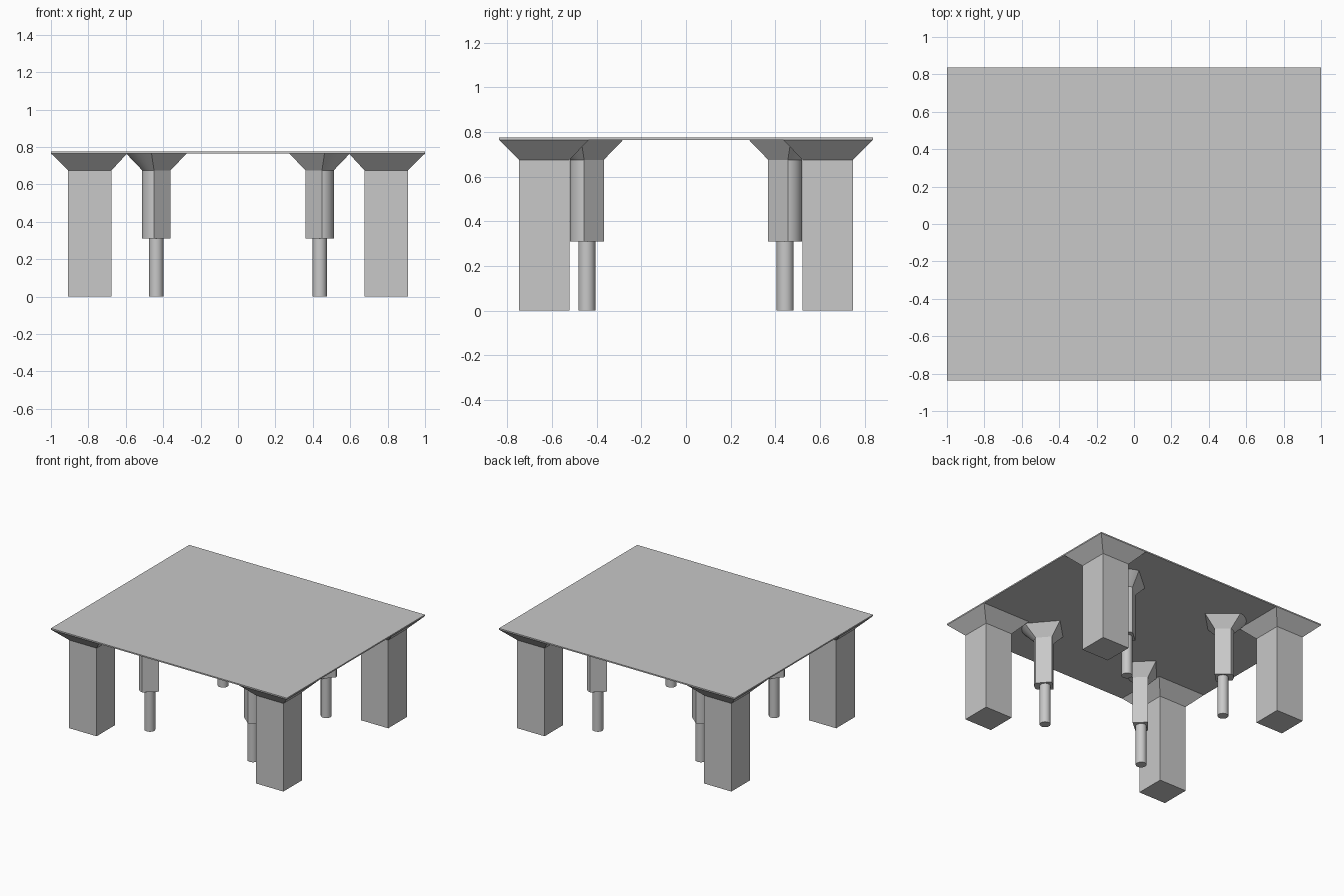
import bpy, bmesh
from math import cos, sin, radians

cube = bpy.data.objects.get("Cube")
if cube:
    bpy.data.objects.remove(cube, do_unlink=True)

grey = bpy.data.materials.new("plain_grey")
grey.use_nodes = True
colour = (0.58, 0.58, 0.58, 1)
grey.diffuse_color = colour
grey.node_tree.nodes["Principled BSDF"].inputs["Base Color"].default_value = colour

TOP, SLAB, NECK, STEP = 0.775, 0.765, 0.675, 0.31


def loft(name, sections, smooth=False):
    """Join rings of (outline, z) into one closed solid."""
    bm = bmesh.new()
    rings = [[bm.verts.new((x, y, z)) for x, y in outline] for outline, z in sections]
    for low, high in zip(rings, rings[1:]):
        for i in range(len(low)):
            j = (i + 1) % len(low)
            bm.faces.new((low[i], low[j], high[j], high[i]))
    bm.faces.new(rings[0])
    bm.faces.new(rings[-1])
    bmesh.ops.recalc_face_normals(bm, faces=bm.faces)
    mesh = bpy.data.meshes.new(name)
    bm.to_mesh(mesh)
    bm.free()
    mesh.materials.append(grey)
    obj = bpy.data.objects.new(name, mesh)
    bpy.context.collection.objects.link(obj)
    if smooth:
        bpy.ops.object.select_all(action="DESELECT")
        obj.select_set(True)
        bpy.context.view_layer.objects.active = obj
        bpy.ops.object.shade_smooth_by_angle(angle=radians(30))
    return obj


def rect(x0, x1, y0, y1, sx=1, sy=1):
    return [(sx * x, sy * y) for x, y in ((x0, y0), (x1, y0), (x1, y1), (x0, y1))]


def ring(angles, radius, sx, sy, cx=0.437, cy=0.444):
    return [(sx * (cx + radius * cos(radians(a))), sy * (cy + radius * sin(radians(a))))
            for a in angles]


# Thin roof slab
slab = rect(-1, 1, -0.837, 0.837)
loft("top_slab", [(slab, SLAB), (slab, TOP)])

# Post outline: rounded outer corner, flat sides elsewhere
post_angles = [9 + 9 * i for i in range(9)] + [180, 270]
rod_angles = range(0, 360, 15)

for sx, side in ((1, "left"), (-1, "right")):
    for sy, end in ((-1, "front"), (1, "back")):
        tag = f"{end}_{side}"
        # Square corner leg with flared head
        leg = rect(0.676, 0.908, 0.522, 0.747, sx, sy)
        head = rect(0.593, 1.0, 0.434, 0.837, sx, sy)
        loft(f"corner_leg_{tag}", [(leg, 0), (leg, NECK), (head, SLAB)])
        # Inner post with flared head
        post = ring(post_angles, 0.076, sx, sy)
        flare = ring(post_angles, 0.163, sx, sy)
        loft(f"inner_post_{tag}", [(post, STEP), (post, NECK), (flare, SLAB)], True)
        # Slim round rod below the post
        rod = ring(rod_angles, 0.038, sx, sy)
        loft(f"inner_rod_{tag}", [(rod, 0), (rod, STEP)], True)
